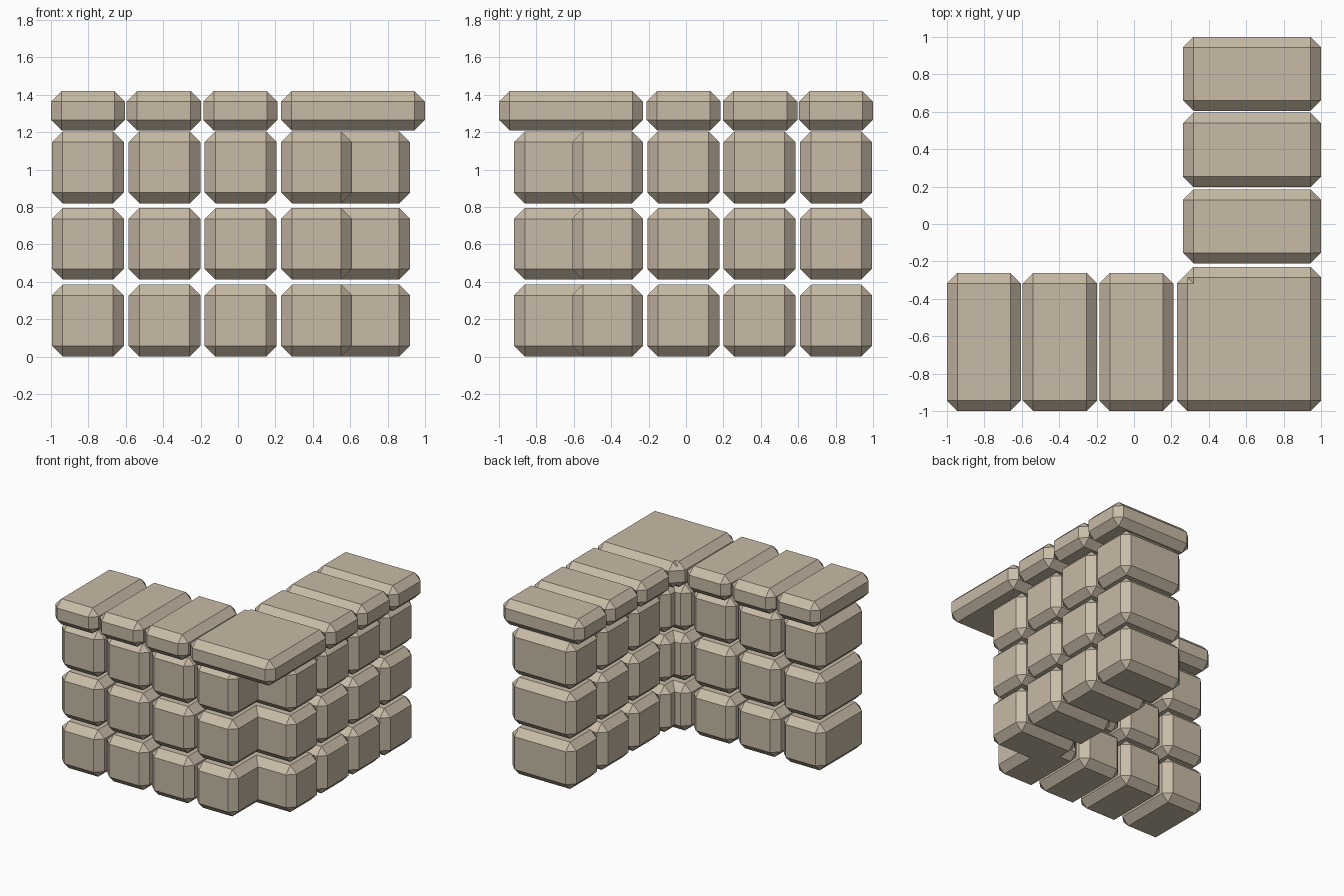
import bpy, bmesh
from mathutils import Vector

if "Cube" in bpy.data.objects:
    bpy.data.objects.remove(bpy.data.objects["Cube"])

stone = bpy.data.materials.new("sandy_stone")
stone.diffuse_color = (0.58, 0.495, 0.385, 1)
stone.use_nodes = True
stone.node_tree.nodes["Principled BSDF"].inputs["Base Color"].default_value = stone.diffuse_color


def block(name, xr, yr, zr, bevel):
    """Chamfered stone spanning the given ranges."""
    bm = bmesh.new()
    bmesh.ops.create_cube(bm, size=1)
    for v in bm.verts:
        v.co = Vector([(r[0] + r[1]) / 2 + c * (r[1] - r[0])
                       for r, c in zip((xr, yr, zr), v.co)])
    bmesh.ops.bevel(bm, geom=bm.edges[:], offset=bevel, segments=1,
                    profile=0.5, affect='EDGES')
    bmesh.ops.recalc_face_normals(bm, faces=bm.faces[:])
    mesh = bpy.data.meshes.new(name)
    bm.to_mesh(mesh)
    bm.free()
    mesh.materials.append(stone)
    bpy.context.collection.objects.link(bpy.data.objects.new(name, mesh))


def both_wings(name, xr, yr, zr, bevel):
    """Stone in the front wing and its copy mirrored over the diagonal."""
    block("front_" + name, xr, yr, zr, bevel)
    block("side_" + name, (-yr[1], -yr[0]), (-xr[1], -xr[0]), zr, bevel)


# The diagonal mirror maps (x, y) to (-y, -x)
# Wall stones: three courses of four columns per wing
columns = [(-0.995, -0.61), (-0.585, -0.2), (-0.178, 0.207), (0.23, 0.61)]
courses = [(0.0, 0.385), (0.412, 0.795), (0.82, 1.205)]
for r, zr in enumerate(courses):
    for c, xr in enumerate(columns):
        both_wings(f"wall_stone_{r + 1}_{c + 1}", xr, (-0.92, -0.34), zr, 0.058)

# Capstones: three slabs per wing, and a corner slab of two crossing slabs
caps = [(-1.0, -0.605), (-0.595, -0.197), (-0.185, 0.21), (0.23, 1.0)]
for c, xr in enumerate(caps):
    label = "corner_capstone" if c == 3 else f"capstone_{c + 1}"
    both_wings(label, xr, (-1.0, -0.262), (1.21, 1.42), 0.056)
